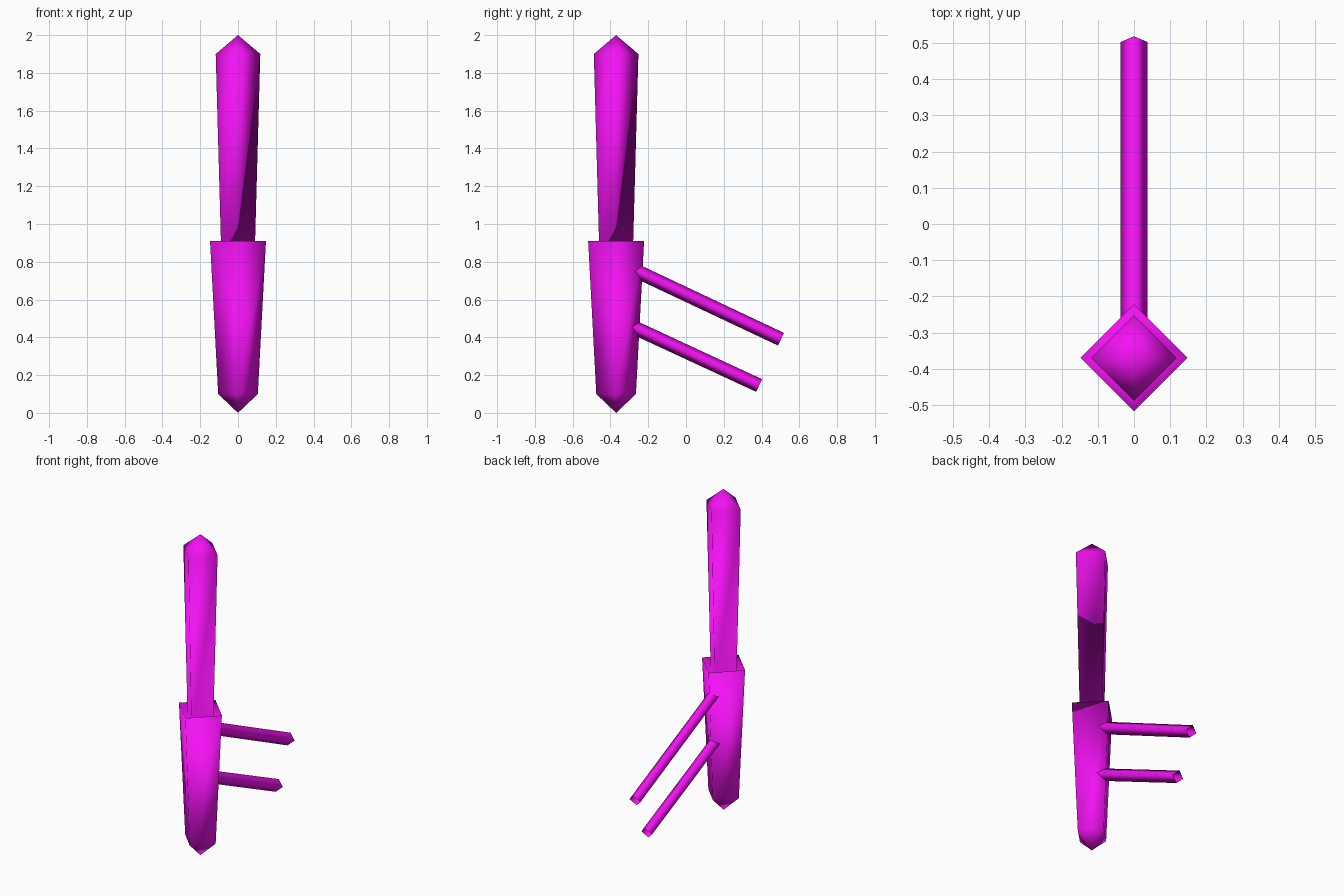
import bpy, bmesh, math
from mathutils import Vector

if "Cube" in bpy.data.objects:
    bpy.data.objects.remove(bpy.data.objects["Cube"])

mat = bpy.data.materials.new("magenta")
mat.diffuse_color = (0.9, 0.006, 0.9, 1)
mat.use_nodes = True
mat.node_tree.nodes["Principled BSDF"].inputs["Base Color"].default_value = mat.diffuse_color


def lathe4(name, profile, location, direction=(0, 0, 1)):
    """Four-sided turned shape from (radius, height) pairs; radius 0 makes a tip."""
    bm = bmesh.new()
    rings = []
    for r, h in profile:
        n = 4 if r else 1
        rings.append([bm.verts.new((r * math.cos(i * math.pi / 2),
                                    r * math.sin(i * math.pi / 2), h))
                      for i in range(n)])
    for a, b in zip(rings, rings[1:]):
        for i in range(4):
            j = (i + 1) % 4
            if len(a) == 1:
                bm.faces.new((a[0], b[j], b[i]))
            elif len(b) == 1:
                bm.faces.new((a[i], a[j], b[0]))
            else:
                bm.faces.new((a[i], a[j], b[j], b[i]))
    for f in bm.faces:
        f.smooth = True
    mesh = bpy.data.meshes.new(name)
    bm.to_mesh(mesh)
    bm.free()
    mesh.materials.append(mat)
    ob = bpy.data.objects.new(name, mesh)
    ob.location = location
    d = Vector(direction)
    ob.rotation_mode = 'QUATERNION'
    if d.x or d.y:
        ob.rotation_quaternion = d.to_track_quat('Z', 'Y')
    bpy.context.collection.objects.link(ob)
    return ob


# Sleeve with recessed rim, and the flared shaft rising out of it
lathe4("sleeve_and_shaft",
       [(0, 0), (0.105, 0.10), (0.148, 0.91), (0.088, 0.82), (0.118, 1.90), (0, 2.0)],
       (0, -0.37, 0))

# Slanted hollow pegs, starting inside the sleeve
for name, start, end in (("upper_peg", (-0.32, 0.778), (0.503, 0.39)),
                         ("lower_peg", (-0.32, 0.473), (0.387, 0.145))):
    d = Vector((0, end[0] - start[0], end[1] - start[1]))
    lathe4(name, [(0.037, 0), (0.037, d.length)], (0, *start), d)
